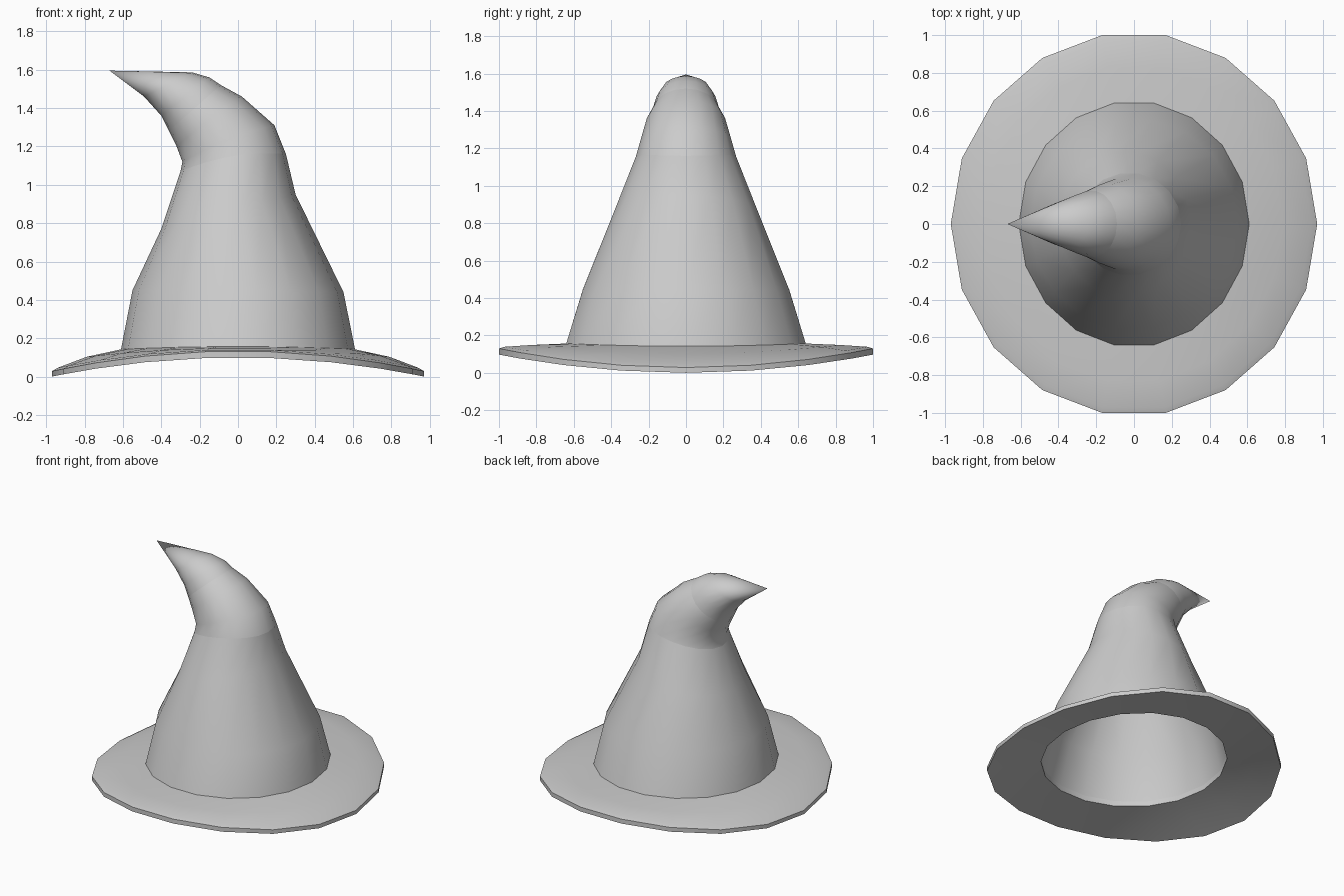
import bpy
import math

if "Cube" in bpy.data.objects:
    bpy.data.objects.remove(bpy.data.objects["Cube"])

SIDES = 18


def ring(xl, zl, xr, zr, ry, bow=0.0):
    """Tilted oval: left/right points in the XZ plane, half width in y, bowed at front/back."""
    pts = []
    for i in range(SIDES):
        a = 2 * math.pi * i / SIDES
        c, s = math.cos(a), math.sin(a)
        pts.append(((xl + xr) / 2 + (xr - xl) / 2 * c,
                    ry * s,
                    (zl + zr) / 2 + (zr - zl) / 2 * c + bow * s * s))
    return pts


def loft(name, specs, closed=False, apex=None):
    """Skin a list of rings; optionally loop back to the first ring or end in a point."""
    verts = [p for spec in specs for p in ring(*spec)]
    n = len(specs)
    faces = []
    for k in range(n if closed else n - 1):
        a, b = k * SIDES, (k + 1) % n * SIDES
        for i in range(SIDES):
            j = (i + 1) % SIDES
            faces.append((a + i, a + j, b + j, b + i))
    if apex:
        verts.append(apex)
        a = (n - 1) * SIDES
        faces += [(a + i, a + (i + 1) % SIDES, n * SIDES) for i in range(SIDES)]
    mesh = bpy.data.meshes.new(name)
    mesh.from_pydata(verts, [], faces)
    obj = bpy.data.objects.new(name, mesh)
    bpy.context.collection.objects.link(obj)
    bpy.ops.object.select_all(action='DESELECT')
    obj.select_set(True)
    bpy.context.view_layer.objects.active = obj
    bpy.ops.object.shade_smooth_by_angle(angle=math.radians(35))
    return obj


# Brim: thin ring drooping to the left and right
brim = [(rx, z, ry, bow) for rx, z, ry, bow in (
    (0.79, 0.062, 0.84, 0.048),
    (0.97, 0.0, 1.0154, 0.10),
    (0.97, 0.028, 1.0154, 0.105),
    (0.94, 0.046, 0.985, 0.096),
    (0.79, 0.103, 0.84, 0.047),
    (0.61, 0.142, 0.65, 0.015),
    (0.61, 0.105, 0.65, 0.013))]
loft("brim", [(-rx, z, rx, z, ry, bow) for rx, z, ry, bow in brim], closed=True)

# Seams shared by neighbouring sections
lower_seam = (-0.30, 1.07, 0.25, 1.16, 0.272, 0.035)
upper_seam = (-0.36, 1.28, -0.09, 1.52, 0.178, 0.0)

# Crown: hollow lower cone, open underneath
loft("crown", [
    (-0.61, 0.142, 0.61, 0.142, 0.65, 0.015),
    (-0.55, 0.45, 0.55, 0.44, 0.56, 0.0),
    (-0.40, 0.77, 0.30, 0.95, 0.385, 0.0),
    lower_seam])

# Bend: leaning section
loft("crown_bend", [
    lower_seam,
    (-0.29, 1.12, 0.19, 1.31, 0.245, 0.02),
    (-0.32, 1.20, 0.02, 1.46, 0.212, 0.01),
    upper_seam])

# Tip: pointed end curling to the left
loft("crown_tip", [
    upper_seam,
    (-0.40, 1.36, -0.15, 1.56, 0.16, 0.0),
    (-0.49, 1.46, -0.24, 1.586, 0.122, 0.0)],
    apex=(-0.67, 0.0, 1.595))
